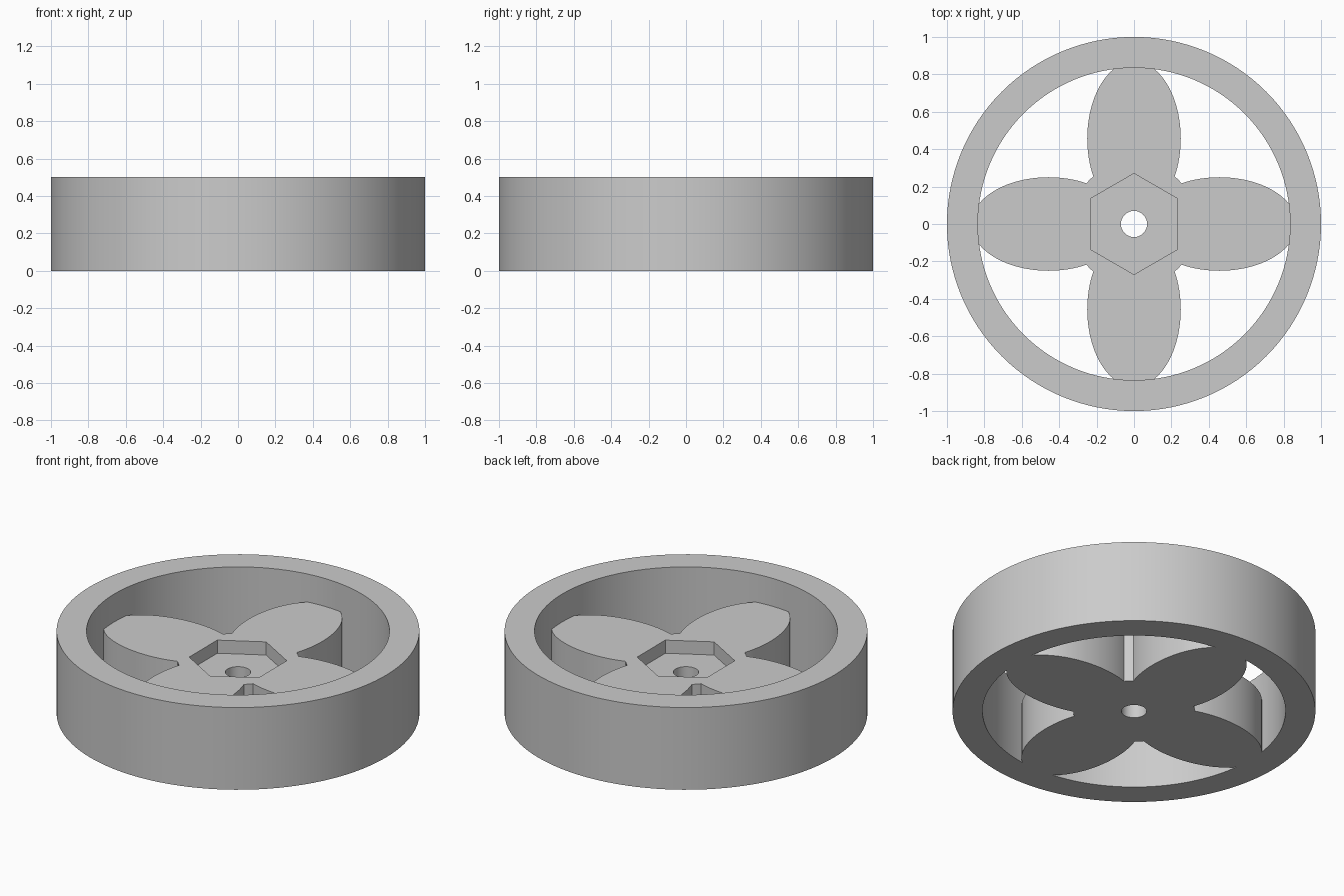
import bpy
from math import cos, sin, pi, radians

cube = bpy.data.objects.get("Cube")
if cube:
    bpy.data.objects.remove(cube, do_unlink=True)

RIM_R, BORE_R, RIM_H = 1.0, 0.835, 0.5
HUB_R, HUB_H, POCKET_Z = 0.335, 0.33, 0.25

grey = bpy.data.materials.new("light grey plastic")
grey.use_nodes = True
colour = (0.6, 0.6, 0.6, 1)
grey.diffuse_color = colour
grey.node_tree.nodes["Principled BSDF"].inputs["Base Color"].default_value = colour


def prism(name, rx, ry, z0, z1, sides=96, centre=(0, 0), turn=0.0):
    """Upright prism with an elliptical or regular polygon section."""
    ring = [(centre[0] + rx * cos(turn + 2 * pi * i / sides),
             centre[1] + ry * sin(turn + 2 * pi * i / sides)) for i in range(sides)]
    verts = [(x, y, z) for z in (z0, z1) for x, y in ring]
    faces = [tuple(reversed(range(sides))), tuple(range(sides, 2 * sides))]
    for i in range(sides):
        j = (i + 1) % sides
        faces.append((i, j, sides + j, sides + i))
    mesh = bpy.data.meshes.new(name)
    mesh.from_pydata(verts, [], faces)
    mesh.materials.append(grey)
    obj = bpy.data.objects.new(name, mesh)
    bpy.context.collection.objects.link(obj)
    return obj


def combine(target, tool, operation):
    """Apply a boolean and discard the tool."""
    mod = target.modifiers.new(operation.lower(), "BOOLEAN")
    mod.operation, mod.solver, mod.object = operation, "EXACT", tool
    bpy.context.view_layer.objects.active = target
    bpy.ops.object.modifier_apply(modifier=mod.name)
    bpy.data.objects.remove(tool, do_unlink=True)


# Rim
wheel = prism("wheel", RIM_R, RIM_R, 0, RIM_H, 128)
combine(wheel, prism("rim_bore", BORE_R, BORE_R, -0.1, RIM_H + 0.1, 128), "DIFFERENCE")

# Hub with four petal spokes
hub = prism("hub", HUB_R, HUB_R, 0, HUB_H, 64)
for k in range(4):
    a = k * pi / 2
    along = abs(cos(a)) > 0.5
    rx, ry = (0.412, 0.25) if along else (0.25, 0.412)
    petal = prism("petal_spoke", rx, ry, 0, HUB_H, 80,
                  (0.457 * cos(a), 0.457 * sin(a)))
    combine(hub, petal, "UNION")

# Hexagonal nut pocket and axle hole
combine(hub, prism("nut_pocket", 0.27, 0.27, POCKET_Z, 0.6, 6, turn=pi / 2), "DIFFERENCE")
combine(hub, prism("axle_hole", 0.07, 0.07, -0.1, 0.6, 48), "DIFFERENCE")
combine(wheel, hub, "UNION")

# Smooth round walls, sharp rims and corners
bpy.ops.object.select_all(action="DESELECT")
wheel.select_set(True)
bpy.context.view_layer.objects.active = wheel
bpy.ops.object.shade_smooth_by_angle(angle=radians(25))
